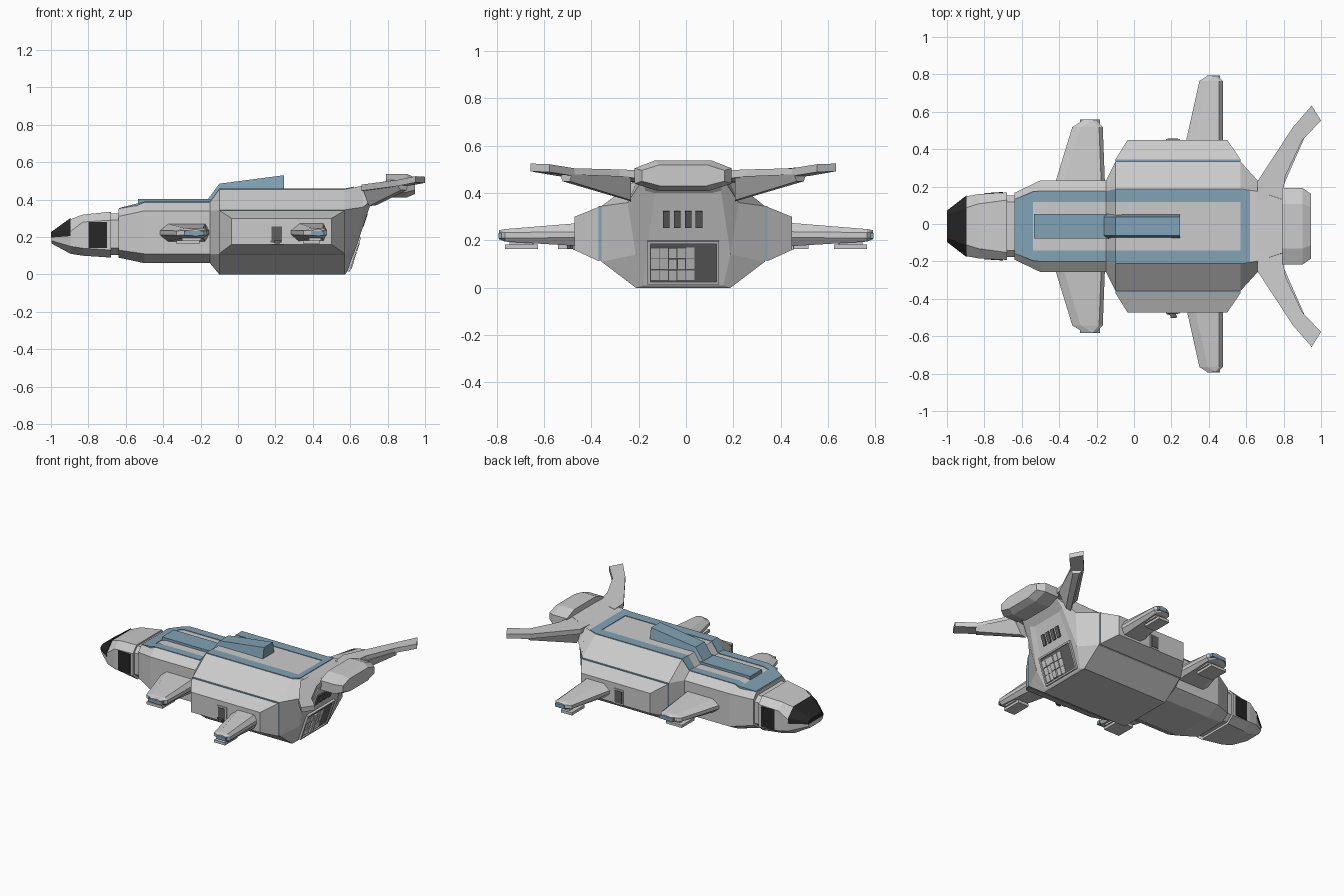
import bpy, bmesh, random

if "Cube" in bpy.data.objects:
    bpy.data.objects.remove(bpy.data.objects["Cube"])
random.seed(4)
CY = -0.012  # hull centreline


def material(name, rgb):
    m = bpy.data.materials.new(name)
    m.diffuse_color = (*rgb, 1)
    m.use_nodes = True
    m.node_tree.nodes["Principled BSDF"].inputs["Base Color"].default_value = m.diffuse_color
    return m


BLUE = material("blue_trim", (0.22, 0.36, 0.46))
DARK = material("dark_glass", (0.02, 0.02, 0.02))
SHADE = material("dark_grey", (0.12, 0.12, 0.12))


def loft(name, rings, mat=None, pair=False, cy=CY):
    """Skin matching rings of points, capped; pair adds the y-mirrored copy."""
    bm = bmesh.new()
    for s in ((1, -1) if pair else (1,)):
        vs = [[bm.verts.new((x, cy + s * y, z)) for x, y, z in r] for r in rings]
        n = len(rings[0])
        for a, b in zip(vs, vs[1:]):
            for i in range(n):
                j = (i + 1) % n
                bm.faces.new((a[i], a[j], b[j], b[i]))
        bm.faces.new(vs[0])
        bm.faces.new(vs[-1])
    bmesh.ops.recalc_face_normals(bm, faces=bm.faces)
    me = bpy.data.meshes.new(name)
    bm.to_mesh(me)
    bm.free()
    ob = bpy.data.objects.new(name, me)
    bpy.context.collection.objects.link(ob)
    if mat:
        me.materials.append(mat)
    return ob


def sym(x, *pts):
    """Full ring from half-section (y, z) points; x may vary per point."""
    xs = x if isinstance(x, tuple) else (x,) * len(pts)
    h = [(a, y, z) for a, (y, z) in zip(xs, pts)]
    return h + [(a, -y, z) for a, y, z in reversed(h)]


def box(name, x, y, z, mat=None, pair=False, cy=CY):
    return loft(name, [[(a, y[0], z[0]), (a, y[1], z[0]), (a, y[1], z[1]), (a, y[0], z[1])]
                       for a in x], mat, pair, cy)


def strip(name, path, mat, pair=True):
    """Thin raised band on the roof: path of (x, y0, y1, z)."""
    return loft(name, [[(x, a, z - .01), (x, b, z - .01), (x, b, z + .003), (x, a, z + .003)]
                       for x, a, b, z in path], mat, pair)


# main hull from shoulder to tail neck
hexa = [(.20, 0), (.345, .11), (.345, .345), (.20, .455)]
mid = [(.15, .06), (.245, .11), (.245, .34), (.188, .385)]
loft("hull", [
    sym(-.64, (.12, .09), (.178, .13), (.178, .31), (.145, .35)),
    sym(-.50, *mid), sym(-.15, *mid), sym(-.10, *hexa), sym(.57, *hexa),
    sym((.58, .63, .67, .67), (.17, .01), (.20, .14), (.235, .36), (.185, .475)),
    sym((.71, .72, .78, .80), (.12, .40), (.16, .41), (.17, .46), (.14, .50))])

# neck and nose
loft("neck", [sym(x, (.12, .105), (.165, .14), (.165, .29), (.13, .325)) for x in (-.70, -.62)])
loft("nose", [
    sym(-.68, (.13, .09), (.18, .13), (.18, .29), (.14, .335)),
    sym(-.83, (.11, .10), (.17, .14), (.172, .28), (.12, .32)),
    sym(-.895, (.09, .11), (.155, .15), (.16, .23), (.10, .295)),
    sym(-.997, (.06, .165), (.08, .18), (.08, .20), (.065, .22))])
loft("canopy", [
    sym(-.895, (.165, .205), (.158, .245), (.10, .302)),
    sym(-1.0, (.084, .197), (.081, .212), (.062, .226))], DARK)
loft("side_window", [[(x, .14, .14), (x, y, .14), (x, y, .28), (x, .14, .28)]
                     for x, y in ((-.80, .177), (-.70, .183))], DARK, True)

# side pontoons with blue band at their base
box("pontoon_band", (-.10, .57), (.33, .357), (.115, .345), BLUE, True)
loft("pontoon", [
    [(-.10, .356, .112), (.57, .356, .112), (.57, .356, .342), (-.10, .356, .342)],
    [(-.035, .46, .16), (.50, .46, .16), (.50, .46, .30), (-.035, .46, .30)]], None, True)

# side doors and the door gun
box("door_frame", (.17, .245), (.44, .466), (.16, .265), None, True)
box("door_opening", (.18, .235), (.44, .469), (.17, .255), SHADE, True)
box("door_gun", (.195, .225), (-.49, -.45), (.165, .185), SHADE)
loft("gun_barrel", [[(x, y, .17), (x, y - .01, .17), (x, y - .01, .18), (x, y, .18)]
                    for x, y in ((.175, -.46), (.23, -.478))], SHADE)


# stub wings
def wing(name, y, front, rear, top, cy):
    rings = []
    for yy, xf, xr, zt, zb in zip(y, front, rear, top, (.175, .195, .205)):
        m, c = (zt + zb) / 2, xf + .045
        rings.append([(xf, yy, m + .012), (c, yy, zt), (xr - .02, yy, zt), (xr, yy, m + .012),
                      (xr, yy, m - .012), (xr - .02, yy, zb), (c, yy, zb), (xf, yy, m - .012)])
    loft(name, rings, None, True, cy)
    a, b, t = front[1], rear[1], y[1]
    box(name + "_tip_light", (a + .04, b - .015), (t - .04, y[2] + .003), (.208, .232), BLUE, True, cy)
    box(name + "_gun_mount", (a + .03, b - .03), (t - .12, t - .02), (.18, .20), None, True, cy)
    box(name + "_gun", (a, b - .04), (t - .14, t), (.163, .182), None, True, cy)


wing("front_wing", (.22, .53, .567), (-.425, -.33, -.27), (-.155, -.167, -.20), (.272, .247, .24), CY)
wing("rear_wing", (.43, .765, .79), (.275, .35, .39), (.475, .475, .45), (.275, .248, .243), 0)

# blue roof trim
strip("roof_border", [(-.635, .08, .145, .352), (-.54, .13, .185, .376), (-.50, .13, .188, .386),
                      (-.15, .13, .188, .386), (-.10, .13, .198, .456), (.57, .13, .198, .456),
                      (.62, .13, .19, .466)], BLUE)
strip("roof_border_front", [(-.635, -.14, .14, .352), (-.54, -.135, .135, .376)], BLUE, False)
strip("roof_border_rear", [(.57, -.14, .14, .456), (.62, -.14, .14, .466)], BLUE, False)
box("roof_spine", (-.535, -.12), (-.065, .065), (.37, .402), BLUE)
loft("dorsal_wedge", [[(x, -.065, b), (x, .065, b), (x, .05, t), (x, -.05, t)]
                      for x, b, t in ((-.16, .38, .403), (-.10, .44, .485), (.245, .44, .53))], BLUE)

# tail pod
pod = [(.11, .41), (.205, .44), (.205, .505), (.12, .538)]
loft("tail_pod", [sym(.79, *pod), sym(.90, *pod),
                  sym(.945, *[(y * .85, .475 + (z - .475) * .7) for y, z in pod])])

# swept tail fins with underside fairings
plan = [(.66, .24, .48), (.85, .53, .505), (.95, .645, .525), (1.0, .565, .522),
        (.90, .46, .505), (.81, .27, .50), (.79, .14, .495), (.66, .14, .475)]
loft("tail_fin", [plan, [(x, y, z - .033) for x, y, z in plan]], None, True)
loft("fin_fairing", [
    [(.67, .22, .45), (.85, .52, .48), (.91, .47, .48), (.80, .22, .47)],
    [(.70, .22, .365), (.87, .51, .45), (.90, .48, .45), (.74, .22, .37)]], None, True)


# tail ramp and vents, laid on the sloping rear face
def panel(name, y0, y1, z0, z1, depth, mat=None):
    ring = [(y0, z0), (y1, z0), (y1, z1), (y0, z1)]
    loft(name, [[(.577 + z * .335 + d, y, z - d * .3) for y, z in ring] for d in (-.02, depth)], mat)


panel("ramp_opening", -.14, .14, .025, .19, .006, SHADE)
for y in (-.15, .14):
    panel("ramp_side_frame", y, y + .012, .02, .20, .014)
for z in (.018, .19):
    panel("ramp_cross_frame", -.15, .152, z, z + .01, .014)
for i in range(5):
    for k in range(3):
        y, z = -.135 + i * .037, .035 + k * .047
        panel("ramp_cargo", y, y + .034, z, z + .043, random.uniform(.006, .02))
for i in range(4):
    y = -.085 + i * .046
    panel("rear_vent", y, y + .028, .255, .325, .008, SHADE)
